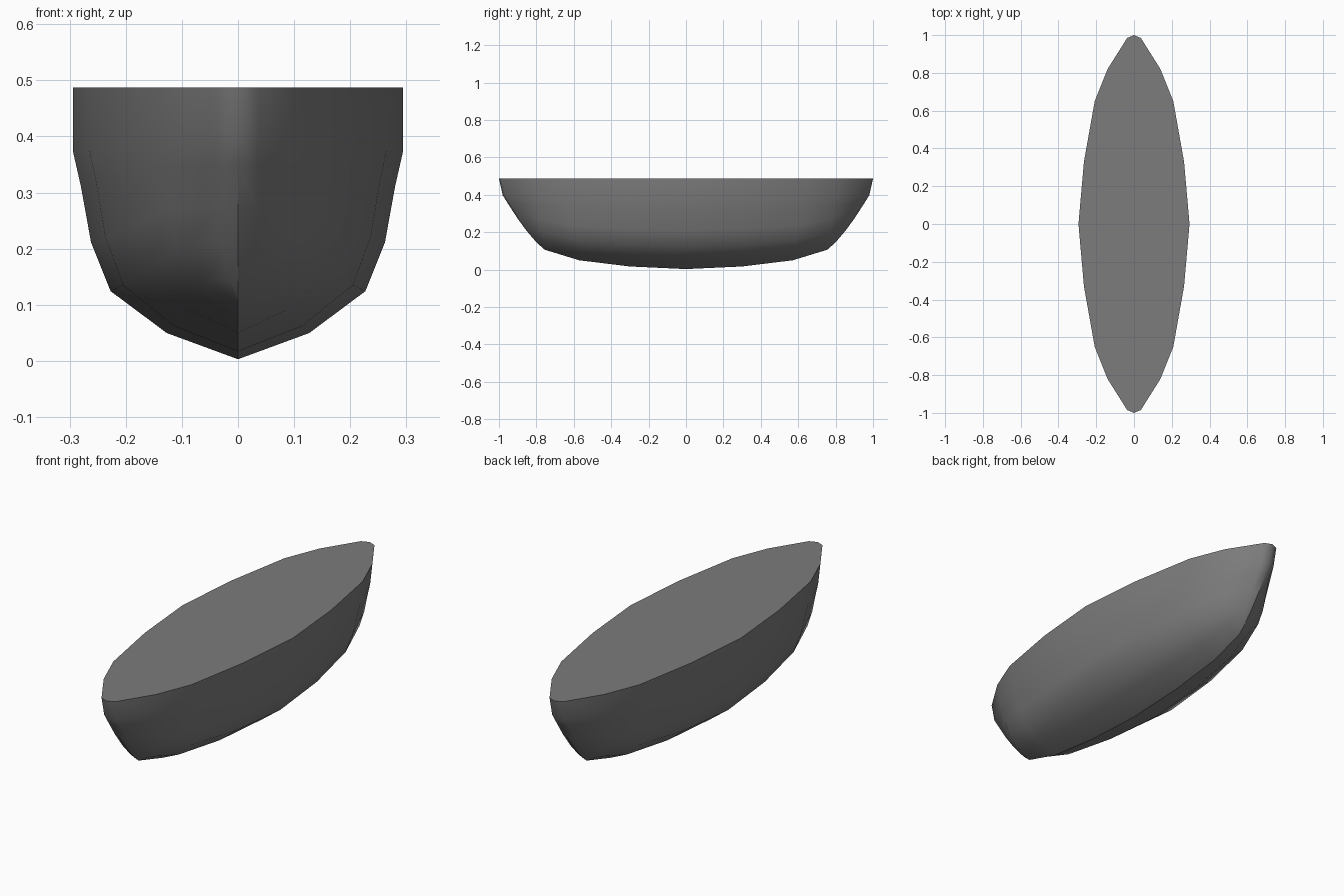
import bpy
import bmesh

if "Cube" in bpy.data.objects:
    bpy.data.objects.remove(bpy.data.objects["Cube"], do_unlink=True)

TOP = 0.487
HALF_BEAM = 0.294

# Midship half section, keel to deck: (x, z)
section = [(0, 0.003), (0.127, 0.047), (0.227, 0.122), (0.262, 0.21),
           (0.28, 0.31), (HALF_BEAM, 0.372), (HALF_BEAM, TOP)]
# Stations, midship to bow: (deck half width, deck y, keel y, keel z)
stations = [(HALF_BEAM, 0, 0, 0.003), (0.265, 0.33, 0.3, 0.017),
            (0.208, 0.65, 0.57, 0.05), (0.14, 0.82, 0.75, 0.105)]
# Stem curve: y at each level of the section
stem_y = [0.76, 0.80, 0.85, 0.90, 0.95, 0.98, 1.0]
STEM_Z, STEM_WIDTH, STEM_BULGE = 0.11, 0.036, 0.015


def lift(z, keel_z):
    """Squeeze a section height between a raised keel and the deck."""
    return keel_z + (TOP - keel_z) * z / TOP


# Quarter hull columns, each running from keel to deck
columns = []
for width, deck_y, keel_y, keel_z in stations:
    columns.append([(x / HALF_BEAM * width,
                     keel_y + (deck_y - keel_y) * z / TOP,
                     lift(z, keel_z) if z > 0.003 else keel_z)
                    for x, z in section])
columns.append([(x / HALF_BEAM * STEM_WIDTH, y - STEM_BULGE * x / HALF_BEAM,
                 lift(z, STEM_Z) if x else STEM_Z)
                for (x, z), y in zip(section, stem_y)])
columns.append([(0, y, lift(z, STEM_Z) if x else STEM_Z)
                for (x, z), y in zip(section, stem_y)])

bm = bmesh.new()
grid = [[bm.verts.new(p) for p in col] for col in columns]
for a, b in zip(grid, grid[1:]):
    for k in range(len(section) - 1):
        bm.faces.new((a[k], b[k], b[k + 1], a[k + 1]))

# Flat deck
centre = bm.verts.new((0, 0, TOP))
deck = bm.faces.new([centre] + [col[-1] for col in grid])
bmesh.ops.remove_doubles(bm, verts=bm.verts, dist=0.0005)

# Mirror to the other side and the other end
for axis in ("X", "Y"):
    bmesh.ops.mirror(bm, geom=bm.verts[:] + bm.edges[:] + bm.faces[:],
                     axis=axis, merge_dist=0.0005)
    bmesh.ops.remove_doubles(bm, verts=bm.verts, dist=0.0005)
bmesh.ops.dissolve_faces(
    bm, faces=[f for f in bm.faces if all(v.co.z > TOP - 0.001 for v in f.verts)])
bmesh.ops.recalc_face_normals(bm, faces=bm.faces)

# Smooth sides with a crisp deck rim and keel line
for f in bm.faces:
    f.smooth = True
for e in bm.edges:
    rim = all(v.co.z > TOP - 0.001 for v in e.verts)
    keel = all(abs(v.co.x) < 0.001 and v.co.z < 0.38 for v in e.verts)
    e.smooth = not (rim or keel)

mesh = bpy.data.meshes.new("boat_hull")
bm.to_mesh(mesh)
bm.free()
hull = bpy.data.objects.new("boat_hull", mesh)
bpy.context.collection.objects.link(hull)

# Single grey paint
grey = bpy.data.materials.new("hull_grey")
grey.use_nodes = True
colour = (0.2, 0.2, 0.2, 1)
grey.diffuse_color = colour
grey.node_tree.nodes["Principled BSDF"].inputs["Base Color"].default_value = colour
mesh.materials.append(grey)
